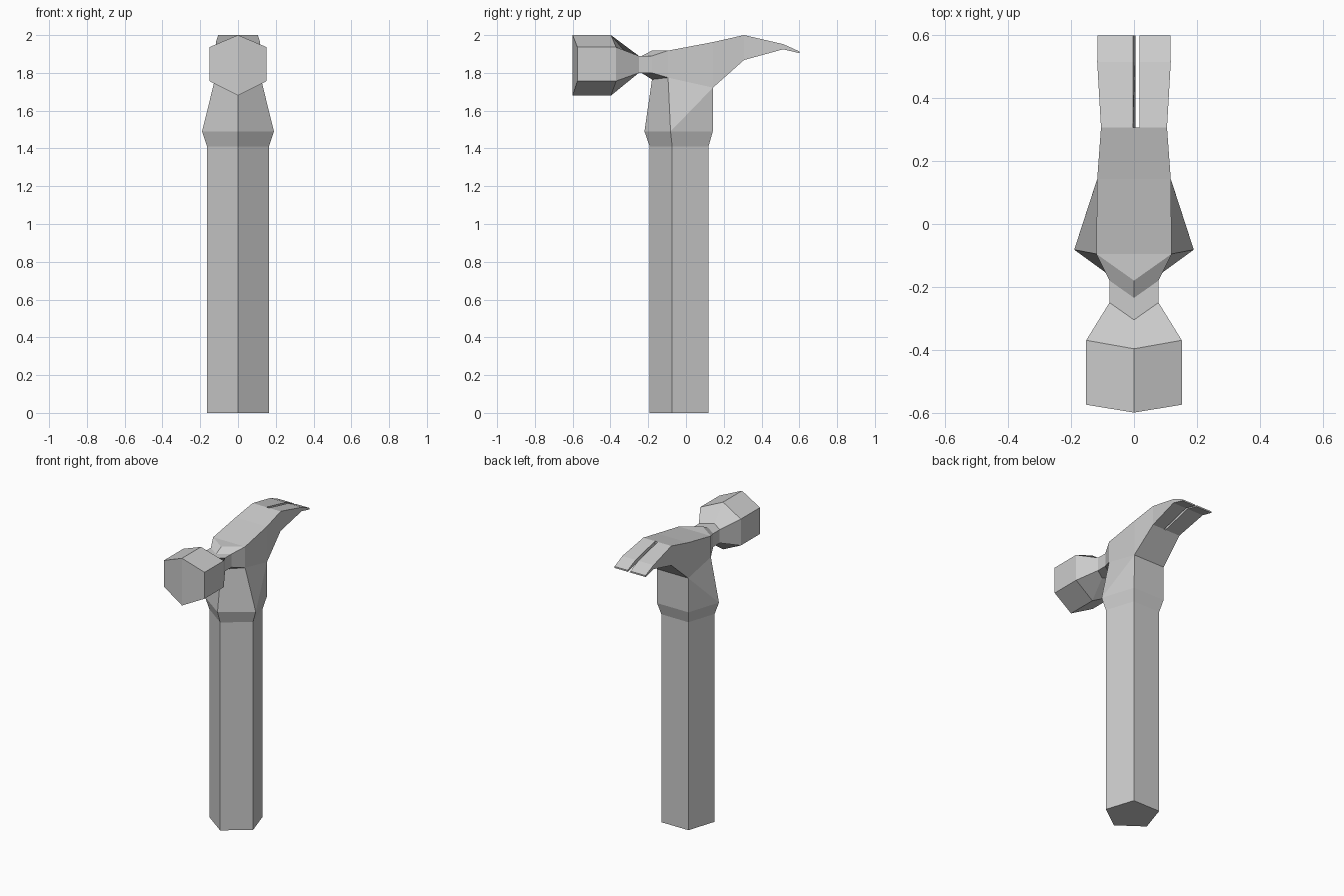
import bpy, bmesh
from math import sin, cos, radians

if "Cube" in bpy.data.objects:
    bpy.data.objects.remove(bpy.data.objects["Cube"])

bm = bmesh.new()


def face(*pts):
    bm.faces.new([bm.verts.new(p) for p in pts])


def bridge(a, b):
    """Join two closed loops of equal length with quads."""
    n = len(a)
    for i in range(n):
        j = (i + 1) % n
        face(a[i], a[j], b[j], b[i])


def pentagon(r, z):
    """Five-sided grip section with its point to the front."""
    return [(r * cos(radians(a)), -0.02 + r * sin(radians(a)), z)
            for a in (-90, -18, 54, 126, 198)]


def collar(zf, zs, zb):
    """Five-sided head section: front point, sides, back corners."""
    return [(0, -0.18, zf), (0.12, -0.095, zs), (0.117, 0.143, zb),
            (-0.117, 0.143, zb), (-0.12, -0.095, zs)]


def poll_ring(w, yc, ys, tc, ts, bs, bc):
    """Six-sided striking-side section, bent at the centre line."""
    return [(0, yc, tc), (w, ys, ts), (w, ys, bs),
            (0, yc, bc), (-w, ys, bs), (-w, ys, ts)]


# Handle with flared shoulder
rings = [pentagon(0.172, 0), pentagon(0.172, 1.41), pentagon(0.2, 1.49)]
face(*rings[0])
for a, b in zip(rings, rings[1:]):
    bridge(a, b)

# Neck rising into the head, side panels folded on a diagonal
low, top = collar(1.765, 1.775, 1.722), collar(1.918, 1.918, 1.963)
sh = rings[-1]
for i, j in ((0, 1), (2, 3), (4, 0)):
    face(sh[i], sh[j], low[j], low[i])
for s, b in ((1, 2), (4, 3)):
    face(sh[s], sh[b], low[b])
    face(sh[s], low[b], low[s])

# Head cheeks and top
for i, j in ((1, 2), (3, 4)):
    face(low[i], low[j], top[j], top[i])
face(top[0], top[1], top[4])
face(top[1], top[2], top[3], top[4])

# Throat and six-sided striking block
poll = [[top[0], top[1], low[1], low[0], low[4], top[4]],
        poll_ring(0.078, -0.235, -0.18, 1.89, 1.89, 1.80, 1.80),
        poll_ring(0.078, -0.305, -0.25, 1.89, 1.89, 1.80, 1.80),
        poll_ring(0.152, -0.397, -0.37, 2.0, 1.936, 1.757, 1.68),
        poll_ring(0.152, -0.6, -0.575, 2.0, 1.936, 1.757, 1.68)]
for a, b in zip(poll, poll[1:]):
    bridge(a, b)
f = poll[-1]
face(f[0], f[1], f[2], f[3])
face(f[0], f[3], f[4], f[5])

# Claw: two prongs with a narrow slot (outer x, y, top z, bottom z)
stations = [(0.105, 0.307, 2.0, 1.868), (0.117, 0.515, 1.952, 1.925),
            (0.116, 0.6, 1.914, 1.904)]
slot = {-1: (-0.003, 0.004), 1: (0.017, 0.017)}
prongs = {}
for side, (st, sb) in slot.items():
    loops = [[(side * w, y, zt), (st, y, zt), (sb, y, zb), (side * w, y, zb)]
             for w, y, zt, zb in stations]
    for a, b in zip(loops, loops[1:]):
        bridge(a, b)
    face(*loops[-1])
    prongs[side] = loops[0]

# Claw root between head and prongs, plus the slot end wall
L, R = prongs[-1], prongs[1]
face(top[3], top[2], R[0], R[1], L[1], L[0])
face(low[3], low[2], R[3], R[2], L[2], L[3])
face(top[2], low[2], R[3], R[0])
face(top[3], low[3], L[3], L[0])
face(L[1], R[1], R[2], L[2])

# Weld everything into one closed, flat-shaded hammer
bmesh.ops.remove_doubles(bm, verts=bm.verts, dist=0.0005)
bmesh.ops.recalc_face_normals(bm, faces=bm.faces)
mesh = bpy.data.meshes.new("claw_hammer")
bm.to_mesh(mesh)
bm.free()
bpy.context.collection.objects.link(bpy.data.objects.new("claw_hammer", mesh))
